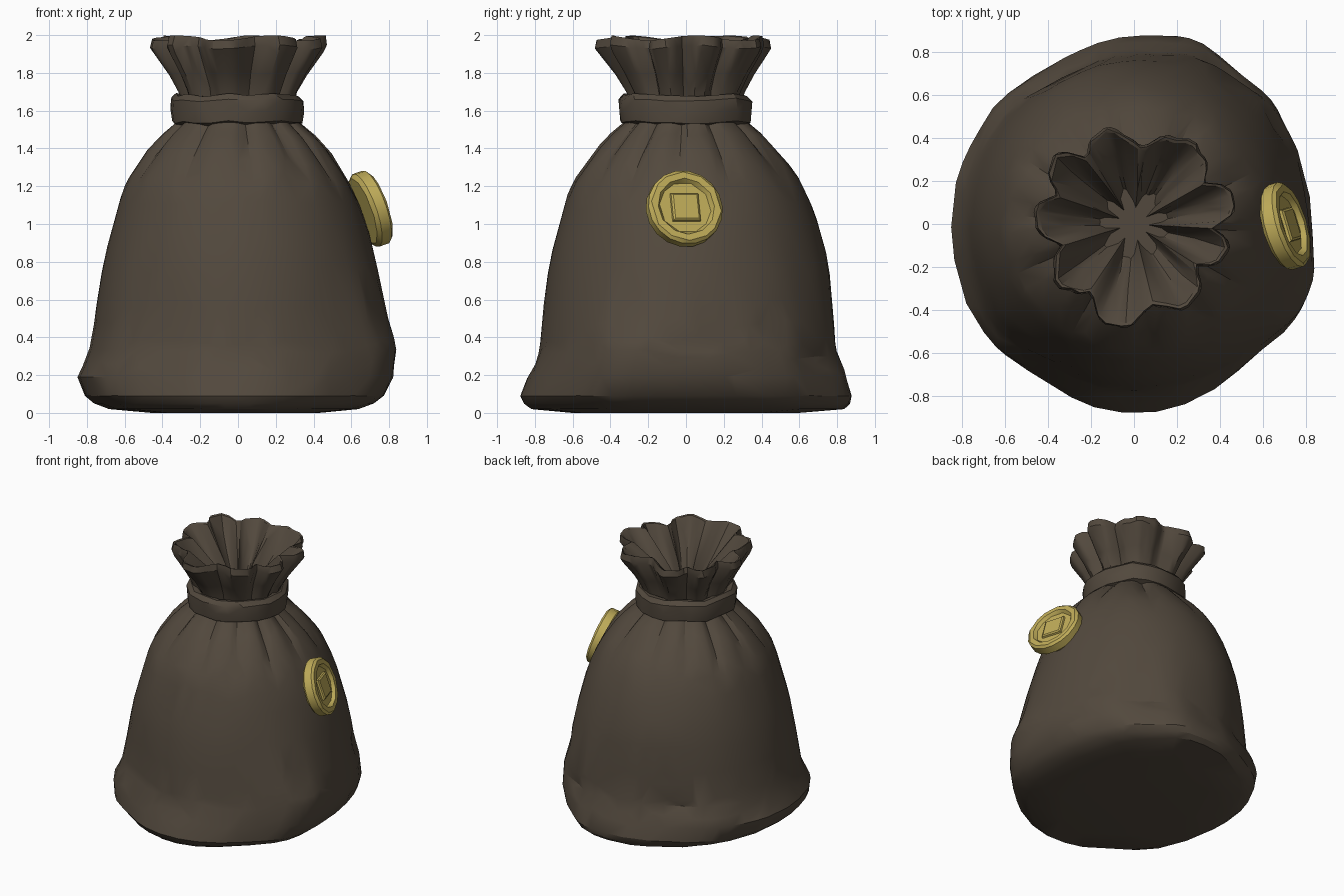
import bpy, bmesh, math, random
from mathutils import Vector, noise

if "Cube" in bpy.data.objects:
    bpy.data.objects.remove(bpy.data.objects["Cube"])

random.seed(4)
TAU = 2 * math.pi


def material(name, rgb):
    m = bpy.data.materials.new(name)
    m.diffuse_color = (*rgb, 1)
    m.use_nodes = True
    m.node_tree.nodes["Principled BSDF"].inputs["Base Color"].default_value = m.diffuse_color
    return m


CLOTH = material("dark brown cloth", (0.085, 0.066, 0.047))
GOLD = material("old gold", (0.52, 0.41, 0.10))


def finish(bm, name, mat, angle, ratio=1):
    """Make the object, thin its mesh to a crumpled low-poly look, shade by angle."""
    bmesh.ops.recalc_face_normals(bm, faces=bm.faces)
    me = bpy.data.meshes.new(name)
    bm.to_mesh(me)
    bm.free()
    ob = bpy.data.objects.new(name, me)
    bpy.context.collection.objects.link(ob)
    if ratio < 1:
        mod = ob.modifiers.new("thin", 'DECIMATE')
        mod.ratio = ratio
        dg = bpy.context.evaluated_depsgraph_get()
        thin = bpy.data.meshes.new_from_object(ob.evaluated_get(dg))
        ob.modifiers.clear()
        ob.data = me = thin
    me.materials.clear()
    me.materials.append(mat)
    me.shade_smooth()
    me.set_sharp_from_angle(angle=math.radians(angle))
    return ob


def loft(rings, closed=False):
    """Skin a list of point rings; cap the ends unless the rings form a loop."""
    bm = bmesh.new()
    vr = [[bm.verts.new(p) for p in r] for r in rings]
    n = len(vr[0])
    pairs = list(zip(vr, vr[1:])) + ([(vr[-1], vr[0])] if closed else [])
    for a, b in pairs:
        for i in range(n):
            j = (i + 1) % n
            bm.faces.new((a[i], a[j], b[j], b[i]))
    if not closed:
        bm.faces.new(vr[0][::-1])
        bm.faces.new(vr[-1])
    return bm


def bump(a, centre, width):
    d = (a - centre + 180) % 360 - 180
    return math.exp(-(d / width) ** 2)


# sack body: height, then reach to -x, +x, -y, +y
PROFILE = [
    (0.00, 0.45, 0.42, 0.60, 0.60), (0.02, 0.68, 0.63, 0.82, 0.83),
    (0.05, 0.76, 0.71, 0.86, 0.86), (0.09, 0.81, 0.76, 0.88, 0.87),
    (0.19, 0.85, 0.81, 0.84, 0.84), (0.33, 0.79, 0.83, 0.78, 0.79),
    (0.45, 0.765, 0.80, 0.765, 0.78), (0.60, 0.745, 0.77, 0.75, 0.77),
    (0.80, 0.71, 0.73, 0.72, 0.75), (1.00, 0.66, 0.68, 0.67, 0.70),
    (1.20, 0.60, 0.60, 0.61, 0.62), (1.30, 0.545, 0.545, 0.55, 0.56),
    (1.40, 0.475, 0.475, 0.475, 0.475), (1.48, 0.40, 0.40, 0.40, 0.40),
    (1.54, 0.33, 0.33, 0.33, 0.33), (1.62, 0.29, 0.29, 0.29, 0.29)]
# sagging corners of the base: angle, amount, width in degrees
SAGS = [(68, 0.05, 14), (40, 0.04, 14), (335, 0.07, 16), (116, -0.03, 14),
        (241, -0.025, 14), (215, 0.02, 12)]
# folds in the cloth: angle, height, depth, angular width, height width
DENTS = [(335, 0.55, 0.03, 6, 0.16), (5, 0.36, 0.03, 14, 0.04),
         (35, 0.45, 0.03, 6, 0.10), (270, 0.26, 0.02, 8, 0.05),
         (60, 0.30, 0.03, 12, 0.04), (120, 0.32, 0.025, 14, 0.04),
         (160, 0.25, 0.02, 9, 0.05), (245, 1.20, 0.015, 6, 0.05),
         (300, 1.22, 0.02, 6, 0.08), (135, 1.15, 0.02, 7, 0.07)]


def body_point(row, t):
    z, xn, xp, yn, yp = row
    c, s = math.cos(t), math.sin(t)
    a = math.degrees(t)
    k = 1 + max(0, min(1, (0.9 - z) / 0.5)) * sum(w * bump(a, p, d) for p, w, d in SAGS)
    gather = max(0, min(1, (z - 1.1) / 0.35))
    warp = t + 0.12 * math.sin(2 * t + 1)
    k -= gather ** 1.5 * 0.12 * (1 - abs(math.sin(6 * warp))) ** 2
    for p, h, depth, w, hw in DENTS:
        k -= depth * bump(a, p, w) * math.exp(-((z - h) / hw) ** 2)
    # crumpling near the neck and the base
    rough = gather + math.exp(-((z - 0.25) / 0.15) ** 2)
    k += 0.014 * rough * noise.noise(Vector((5 * c, 5 * s, 6 * z)))
    return Vector(((xp if c > 0 else xn) * c * k, (yp if s > 0 else yn) * s * k, z))


def spline(p, i, f):
    """Smooth curve through the profile rows."""
    a, b, c, d = (p[max(0, min(len(p) - 1, i + j))] for j in (-1, 0, 1, 2))
    out = [w + (x - w) * f for w, x in zip(b, c)]
    if b[0] < 0.3:
        return out
    m1 = [(y - w) / (c[0] - a[0]) * (c[0] - b[0]) for w, y in zip(a, c)]
    m2 = [(y - w) / (d[0] - b[0]) * (c[0] - b[0]) for w, y in zip(b, d)]
    res = [(2*f**3 - 3*f*f + 1) * u + (f**3 - 2*f*f + f) * m + (3*f*f - 2*f**3) * v
           + (f**3 - f*f) * n for u, m, v, n in zip(b, m1, c, m2)]
    return [out[0]] + res[1:]


rows = []
for i in range(len(PROFILE) - 1):
    steps = max(1, round((PROFILE[i + 1][0] - PROFILE[i][0]) / 0.04))
    rows += [spline(PROFILE, i, j / steps) for j in range(steps)]
rows.append(PROFILE[-1])
N = 96
finish(loft([[body_point(r, TAU * i / N) for i in range(N)] for r in rows]),
       "sack_body", CLOTH, 28, 0.2)

# gathered mouth: outside up to the rim, then pleats down inside (height, radius, fold depth)
MOUTH = [(1.58, 0.27, 0.02), (1.70, 0.295, 0.03), (1.80, 0.345, 0.04),
         (1.90, 0.41, 0.05), (1.94, 0.43, 0.05), (1.985, 0.42, 0.05),
         (1.98, 0.405, 0.05), (1.90, 0.34, 0.06), (1.80, 0.25, 0.07),
         (1.72, 0.18, 0.06), (1.65, 0.125, 0.05)]
M = 108


def mouth_point(z, r, amp, t):
    warp = t + 0.10 * math.sin(2 * t + 0.6) + 0.05 * math.sin(3 * t)
    wave = 2 * abs(math.sin(4.5 * warp)) - 1.2
    wave += 0.35 * abs(math.sin(11 * t + 0.5)) - 0.2      # small secondary pleats
    lean = 1 + 0.05 * math.sin(3 * t + 0.3) * max(0, (z - 1.7) / 0.3)
    k = (r + amp * wave) * lean
    top = 0.014 * math.sin(5 * t + 1) * max(0, (z - 1.85) / 0.14)
    return Vector((k * math.cos(t), k * math.sin(t), z + top))


finish(loft([[mouth_point(*row, TAU * i / M) for i in range(M)] for row in MOUTH]),
       "gathered_mouth", CLOTH, 32, 0.4)

# neck tie: chunky faceted band (radius, height)
BAND = [(0.27, 1.55), (0.31, 1.525), (0.345, 1.54), (0.355, 1.60),
        (0.35, 1.66), (0.325, 1.685), (0.29, 1.68), (0.265, 1.65)]
B = 22
wob = [(random.uniform(-0.008, 0.008), random.uniform(-0.01, 0.01)) for _ in range(B)]
band = [[Vector(((r + wob[i][0]) * math.cos(TAU * i / B),
                 (r + wob[i][0]) * math.sin(TAU * i / B), z + wob[i][1]))
         for i in range(B)] for r, z in BAND]
finish(loft(band, closed=True), "neck_tie", CLOTH, 28, 0.7)

# coin: disc with raised rim and a plain square boss, leaning on the right side
normal = Vector((0.90, 0.27, 0.32)).normalized()
turn = normal.to_track_quat('Z', 'Y')
COIN = [(-0.045, 0.185), (-0.025, 0.205), (0.03, 0.205), (0.045, 0.19),
        (0.045, 0.155), (0.022, 0.14)]
C = 18
coin = finish(loft([[Vector((r * math.cos(TAU * i / C), r * math.sin(TAU * i / C), z))
                     for i in range(C)] for z, r in COIN]), "coin", GOLD, 30, 0.75)
boss = finish(loft([[Vector((s * x, s * y, z)) for x, y in ((1, 1), (-1, 1), (-1, -1), (1, -1))]
                    for z, s in ((0.01, 0.08), (0.035, 0.075), (0.042, 0.065))]),
              "coin_square_boss", GOLD, 30)
for ob in (coin, boss):
    ob.rotation_mode = 'QUATERNION'
    ob.rotation_quaternion = turn
    ob.location = (0.70, -0.01, 1.08)
